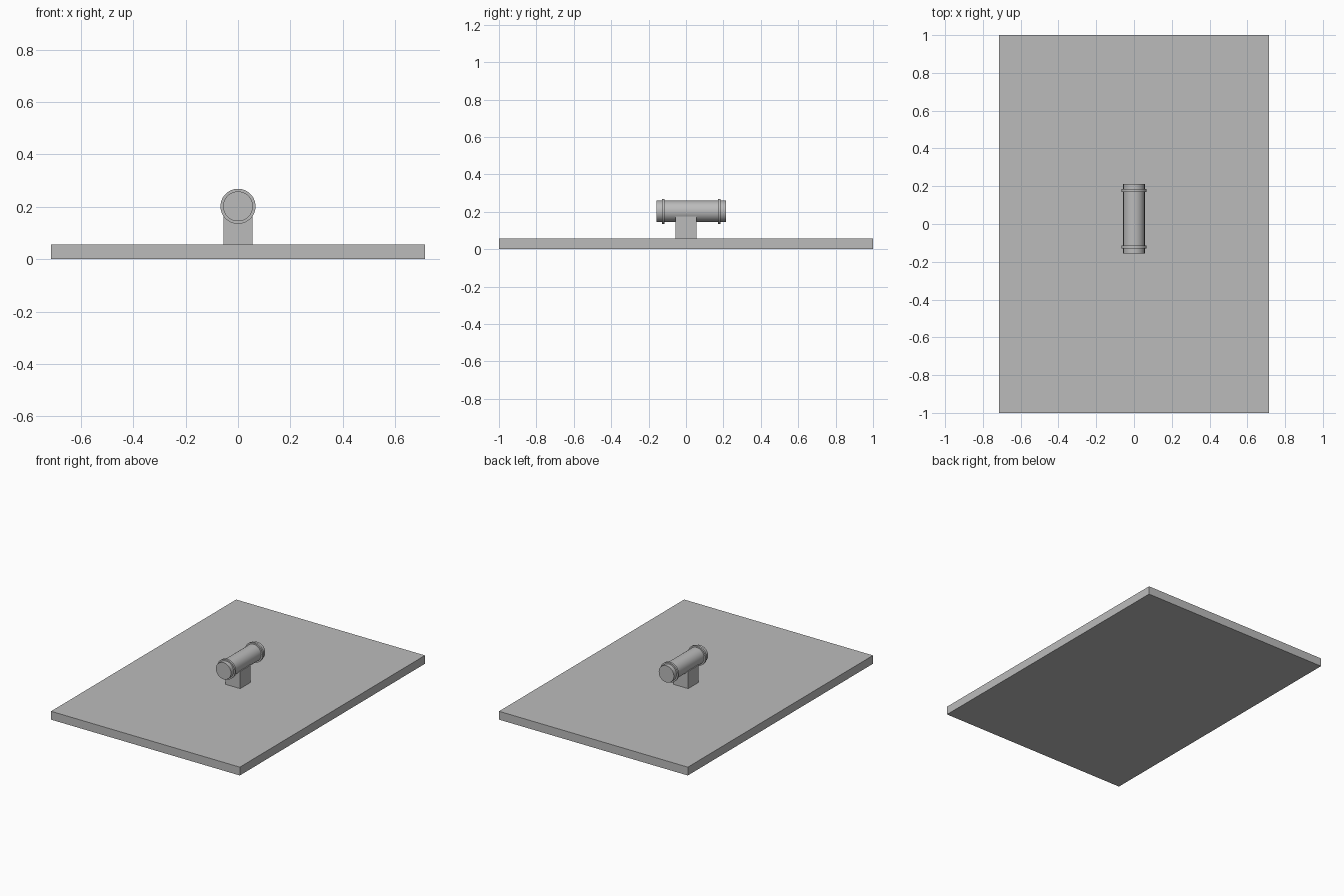
import bpy
import math

cube = bpy.data.objects.get("Cube")
if cube:
    bpy.data.objects.remove(cube, do_unlink=True)

grey = bpy.data.materials.new("plain_grey")
grey.use_nodes = True
colour = (0.5, 0.5, 0.5, 1)
grey.diffuse_color = colour
grey.node_tree.nodes["Principled BSDF"].inputs["Base Color"].default_value = colour

AXIS_Z = 0.202  # height of the barrel axis


def box(name, size, bottom):
    """Box centred on x and y, standing at the given height."""
    bpy.ops.mesh.primitive_cube_add(size=1, location=(0, 0, bottom + size[2] / 2))
    obj = bpy.context.object
    obj.name = name
    obj.scale = size
    bpy.ops.object.transform_apply(location=False, rotation=False, scale=True)
    obj.data.materials.append(grey)
    return obj


def tube(name, radius, y0, y1):
    """Smooth closed cylinder lying along y."""
    bpy.ops.mesh.primitive_cylinder_add(
        vertices=48, radius=radius, depth=y1 - y0,
        location=(0, (y0 + y1) / 2, AXIS_Z), rotation=(math.pi / 2, 0, 0))
    obj = bpy.context.object
    obj.name = name
    obj.data.materials.append(grey)
    bpy.ops.object.shade_smooth_by_angle(angle=math.radians(30))
    return obj


# Base slab and the post that carries the barrel
box("base_slab", (1.428, 2.0, 0.057), 0)
box("support_post", (0.112, 0.112, 0.119), 0.056)

# Barrel with a raised collar near each end
tube("barrel", 0.057, -0.157, 0.213)
for name, y in (("front_collar", -0.122), ("rear_collar", 0.177)):
    tube(name, 0.067, y - 0.007, y + 0.007)
